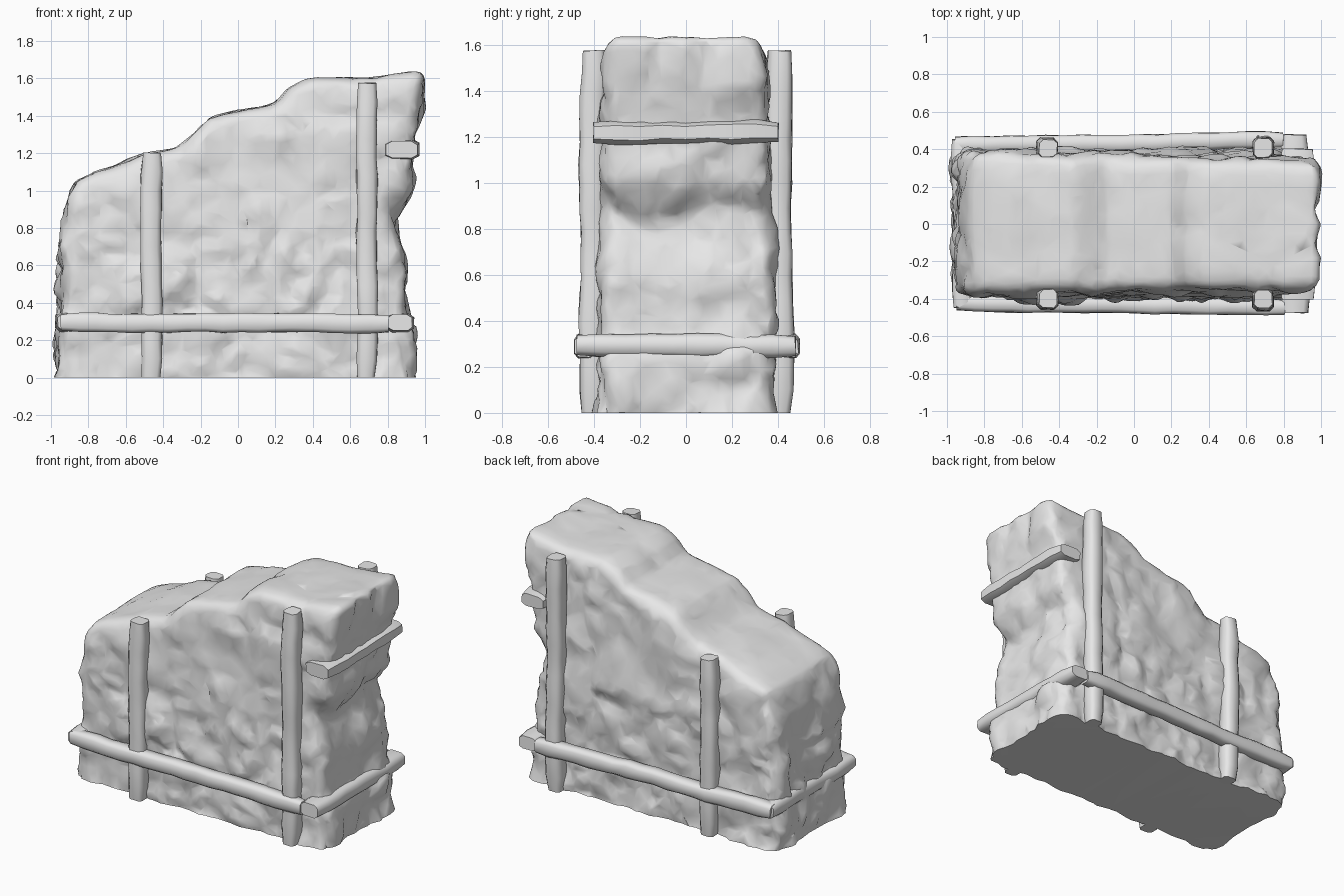
import bpy, bmesh, math
from mathutils import Vector, noise

if "Cube" in bpy.data.objects:
    bpy.data.objects.remove(bpy.data.objects["Cube"])

grey = bpy.data.materials.new("plain_grey")
grey.use_nodes = True
grey.diffuse_color = (0.8, 0.8, 0.8, 1)
grey.node_tree.nodes["Principled BSDF"].inputs["Base Color"].default_value = (0.8, 0.8, 0.8, 1)


def make_object(name, mesh, angle):
    mesh.name = name
    mesh.materials.clear()
    mesh.materials.append(grey)
    obj = bpy.data.objects.new(name, mesh)
    bpy.context.collection.objects.link(obj)
    bpy.ops.object.select_all(action="DESELECT")
    obj.select_set(True)
    bpy.context.view_layer.objects.active = obj
    bpy.ops.object.shade_smooth_by_angle(angle=math.radians(angle))
    return obj


def to_mesh(bm):
    bmesh.ops.recalc_face_normals(bm, faces=bm.faces)
    mesh = bpy.data.meshes.new("part")
    bm.to_mesh(mesh)
    bm.free()
    return mesh


def modified(mesh, kind, **settings):
    """Return the mesh after one modifier has been applied."""
    obj = bpy.data.objects.new("blank", mesh)
    bpy.context.collection.objects.link(obj)
    mod = obj.modifiers.new(kind, kind)
    for key, value in settings.items():
        setattr(mod, key, value)
    graph = bpy.context.evaluated_depsgraph_get()
    result = bpy.data.meshes.new_from_object(obj.evaluated_get(graph))
    bpy.data.objects.remove(obj)
    bpy.data.meshes.remove(mesh)
    return result


def crag(p, scale):
    """Height of a broken stone surface: tilted chunks parted by creases."""
    q = p * scale + 0.4 * noise.noise_vector(p * scale * 1.1)
    dist, points = noise.voronoi(q)
    crease = min((dist[1] - dist[0]) * 2.2, 1.0)
    tilt = noise.noise_vector(points[0] * 7.3).dot(q - points[0])
    return crease - 0.7 + 0.9 * tilt * crease + 0.6 * crease * noise.noise(points[0] * 5.1)


# Stepped rock mass: side outline extruded across the depth
outline = [(-0.98, -0.15), (-0.985, 0.12), (-0.955, 0.35), (-0.965, 0.6), (-0.945, 0.85),
           (-0.88, 1.05), (-0.78, 1.1), (-0.66, 1.13), (-0.52, 1.195), (-0.34, 1.225),
           (-0.25, 1.3), (-0.15, 1.395), (0.0, 1.43), (0.2, 1.465), (0.27, 1.55),
           (0.38, 1.6), (0.7, 1.605), (0.985, 1.64), (0.985, 1.4),
           (0.95, 1.22), (0.925, 1.0), (0.84, 0.86), (0.855, 0.74), (0.92, 0.55),
           (0.9, 0.4), (0.94, 0.2), (0.94, -0.15)]
bm = bmesh.new()
front = bm.faces.new([bm.verts.new((x, -0.4, z)) for x, z in outline])
ext = bmesh.ops.extrude_face_region(bm, geom=[front], use_keep_orig=True)
for v in ext["geom"]:
    if isinstance(v, bmesh.types.BMVert):
        v.co.y = 0.4
bmesh.ops.recalc_face_normals(bm, faces=bm.faces)
rims = [e for e in bm.edges if abs(e.verts[0].co.y - e.verts[1].co.y) < 0.01]
bmesh.ops.bevel(bm, geom=rims, offset=0.08, segments=3, profile=0.5,
                affect="EDGES", clamp_overlap=False)
dense = modified(to_mesh(bm), "REMESH", mode="VOXEL", voxel_size=0.022)

# Carve the crags, keep the upper surface smoother, slice the base flat
bm = bmesh.new()
bm.from_mesh(dense)
bpy.data.meshes.remove(dense)
for _ in range(4):
    bmesh.ops.smooth_vert(bm, verts=bm.verts, factor=0.5,
                          use_axis_x=True, use_axis_y=True, use_axis_z=True)
bm.normal_update()
moves = []
for v in bm.verts:
    p = v.co.copy()
    rough = 1.0 - 0.75 * max(v.normal.z, 0.0)
    fine = 0.022 if p.z < 0.75 else 0.013
    height = 0.032 * crag(p, 2.8) + fine * crag(p, 6.5) + 0.004
    moves.append(v.normal * max(-0.07, min(0.04, height)) * rough)
for v, move in zip(bm.verts, moves):
    v.co += move
    # narrow the waist of the tall end and the upper shoulders
    if v.co.x > 0.75:
        v.co.y *= 1 - 0.12 * min((v.co.x - 0.75) / 0.1, 1) * math.exp(-((v.co.z - 0.87) / 0.15) ** 2)
    if v.co.z > 0.8:
        v.co.y *= 1 - 0.13 * (v.co.z - 0.8)
bmesh.ops.smooth_vert(bm, verts=bm.verts, factor=0.4,
                      use_axis_x=True, use_axis_y=True, use_axis_z=True)
cut = bmesh.ops.bisect_plane(bm, geom=bm.verts[:] + bm.edges[:] + bm.faces[:],
                             plane_co=(0, 0, 0), plane_no=(0, 0, 1), clear_inner=True)
rim = [e for e in cut["geom_cut"] if isinstance(e, bmesh.types.BMEdge)]
bmesh.ops.triangle_fill(bm, edges=rim, use_beauty=True)
make_object("rock_mass", modified(to_mesh(bm), "DECIMATE", ratio=0.22), 55)


def beam(name, start, end, width, depth, wobble=0.012):
    """Hewn timber with rounded corners, width seen from outside, depth inwards."""
    start, end = Vector(start), Vector(end)
    along = (end - start).normalized()
    side = Vector((1, 0, 0)) if abs(along.z) > 0.5 else Vector((0, 0, 1))
    deep = along.cross(side)
    rings = max(6, round((end - start).length / 0.1))
    corners = [(a, b) for a, b in ((1, .6), (.6, 1), (-.6, 1), (-1, .6),
                                   (-1, -.6), (-.6, -1), (.6, -1), (1, -.6))]
    bm = bmesh.new()
    loops = []
    for i in range(rings + 1):
        centre = start.lerp(end, i / rings)
        bend = noise.noise_vector(centre * 2.1) * wobble
        size = 0.86 if i in (0, rings) else 1.0
        loop = []
        for a, b in corners:
            p = centre + side * (a * width / 2 * size) + deep * (b * depth / 2 * size)
            p += bend + noise.noise_vector(p * 9) * wobble * 0.7
            if along.z > 0.5 and i == 0:
                p.z = 0.0
            loop.append(bm.verts.new(p))
        loops.append(loop)
    for low, high in zip(loops, loops[1:]):
        for k in range(8):
            bm.faces.new((low[k], low[k - 1], high[k - 1], high[k]))
    bm.faces.new(loops[0])
    bm.faces.new(loops[-1])
    make_object(name, to_mesh(bm), 58)


# Upright posts and long rails on both faces
for label, s in (("front", -1), ("back", 1)):
    beam(label + "_short_post", (-0.46, s * 0.405, 0), (-0.46, s * 0.405, 1.2), 0.11, 0.11)
    beam(label + "_tall_post", (0.69, s * 0.405, 0), (0.69, s * 0.405, 1.58), 0.11, 0.11)
    beam(label + "_long_rail", (-0.95, s * 0.425, 0.295), (0.8, s * 0.44, 0.29), 0.10, 0.09)

# Cross rails at the two ends
beam("tall_end_low_rail", (0.86, -0.47, 0.295), (0.86, 0.47, 0.295), 0.10, 0.15)
beam("tall_end_high_rail", (0.87, -0.40, 1.22), (0.87, 0.40, 1.22), 0.10, 0.19)
beam("short_end_low_rail", (-0.915, -0.45, 0.295), (-0.915, 0.45, 0.295), 0.10, 0.12)
